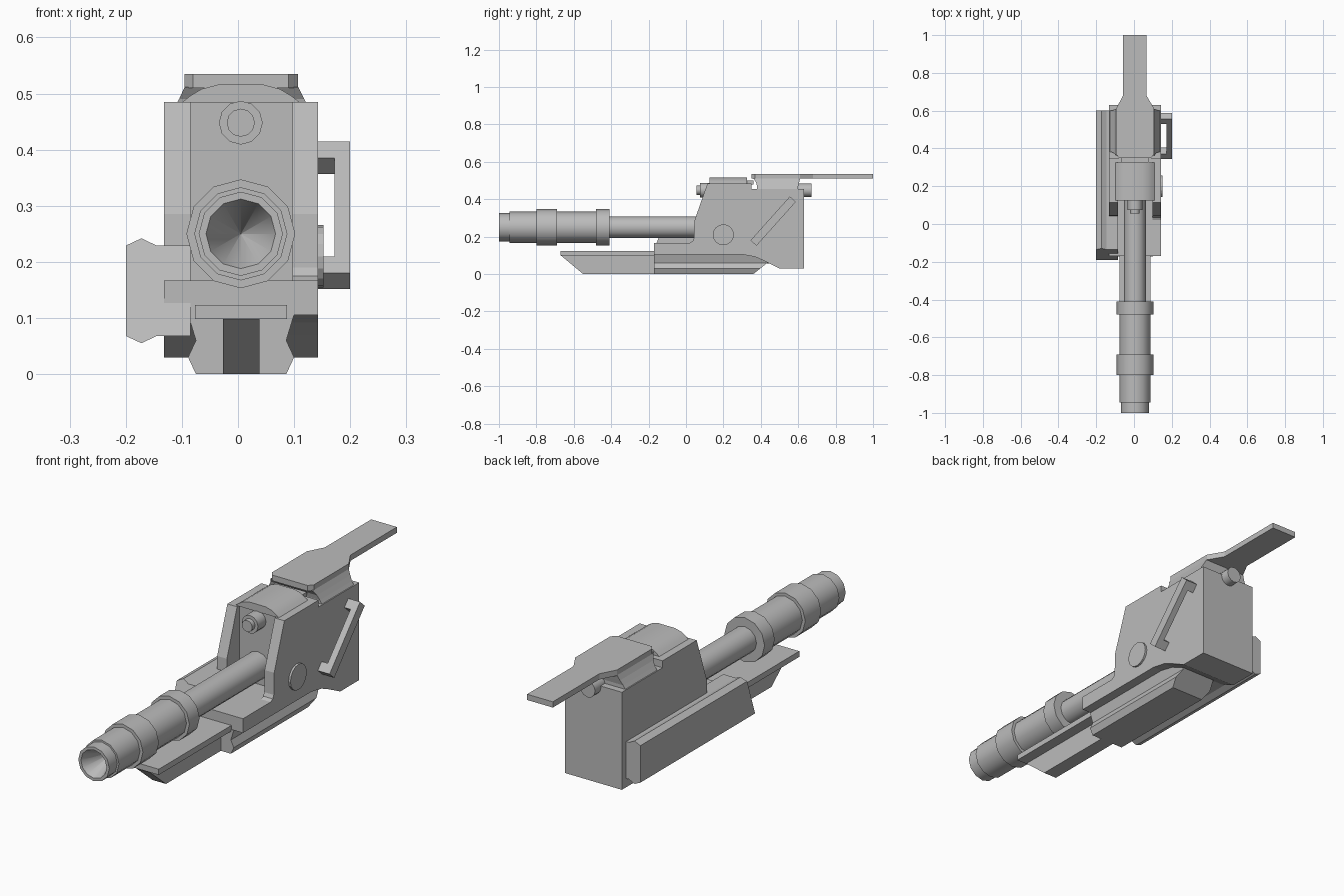
import bpy, bmesh, math

CX = 0.005  # centre line of the barrel and pins

metal = bpy.data.materials.new("mid_grey_metal")
metal.diffuse_color = (0.5, 0.5, 0.5, 1)


def loft(name, rings, smooth=None):
    """Skin a list of closed rings with equal point counts and cap both ends."""
    bm = bmesh.new()
    vs = [[bm.verts.new(p) for p in r] for r in rings]
    n = len(rings[0])
    for a, b in zip(vs, vs[1:]):
        for i in range(n):
            j = (i + 1) % n
            bm.faces.new((a[i], a[j], b[j], b[i]))
    bm.faces.new(vs[0])
    bm.faces.new(vs[-1])
    bmesh.ops.recalc_face_normals(bm, faces=bm.faces)
    me = bpy.data.meshes.new(name)
    bm.to_mesh(me)
    bm.free()
    me.materials.append(metal)
    ob = bpy.data.objects.new(name, me)
    bpy.context.collection.objects.link(ob)
    if smooth:
        bpy.ops.object.select_all(action='DESELECT')
        ob.select_set(True)
        bpy.context.view_layer.objects.active = ob
        bpy.ops.object.shade_smooth_by_angle(angle=math.radians(smooth))
    return ob


def slab_x(name, x0, x1, yz):
    return loft(name, [[(x, y, z) for y, z in yz] for x in (x0, x1)])


def slab_z(name, z0, z1, xy):
    return loft(name, [[(x, y, z) for x, y in xy] for z in (z0, z1)])


def rect(a0, a1, b0, b1):
    return [(a0, b0), (a1, b0), (a1, b1), (a0, b1)]


def turned(name, steps, cx, cz, n=12):
    """Turned part along y from (y, radius) steps."""
    ang = [2 * math.pi * i / n for i in range(n)]
    return loft(name, [[(cx + r * math.sin(a), y, cz + r * math.cos(a)) for a in ang]
                       for y, r in steps], 35)


# Receiver core: recessed front wall, deck, and underside relief
under = [(0.63, 0.03), (0.5, 0.03), (0.42, 0.07), (0.37, 0.092), (0.3, 0.105), (-0.17, 0.105)]
rear_top = [(0.35, 0.485), (0.35, 0.455), (0.63, 0.455)]
slab_x("receiver_core", -0.085, 0.097,
       under + [(-0.17, 0.167), (0.13, 0.167), (0.13, 0.485)] + rear_top)

# Side cheeks with sloped front edges
for side, x0, x1 in (("left", -0.132, -0.085), ("right", 0.097, 0.143)):
    slab_x(side + "_cheek", x0, x1,
           under + [(-0.17, 0.167), (0.02, 0.167), (0.035, 0.175), (0.042, 0.19),
                    (0.045, 0.285), (0.115, 0.485)] + rear_top)

# Rounded top cover and its hinge
cover = [(-0.1, 0.484), (-0.085, 0.496), (-0.065, 0.508), (-0.035, 0.516),
         (0.045, 0.516), (0.075, 0.508), (0.095, 0.496), (0.11, 0.484)]
loft("top_cover", [[(x, y, z) for x, z in cover] for y in (0.125, 0.325)], 35)
slab_z("cover_hinge", 0.48, 0.5, rect(-0.07, 0.08, 0.32, 0.36))

# Barrel with bands and conical bore
turned("barrel", [(0.14, 0.058), (-0.41, 0.058), (-0.41, 0.097), (-0.48, 0.097),
                  (-0.48, 0.083), (-0.69, 0.083), (-0.69, 0.097), (-0.8, 0.097),
                  (-0.8, 0.083), (-0.945, 0.083), (-0.945, 0.075), (-1.0, 0.075),
                  (-1.0, 0.062), (-0.86, 0.0005)], CX, 0.25)

# Front and rear pins
turned("front_pin", [(0.055, 0.025), (0.075, 0.025), (0.075, 0.039), (0.14, 0.039)], CX, 0.448)
turned("rear_pin", [(0.6, 0.036), (0.67, 0.036)], CX, 0.448)

# Rear lever plate and flared support
slab_z("rear_lever", 0.51, 0.535,
       [(-0.08, 0.35), (0.09, 0.35), (0.107, 0.37), (0.107, 0.61), (0.066, 0.68), (0.066, 1.0),
        (-0.058, 1.0), (-0.058, 0.68), (-0.095, 0.61), (-0.095, 0.37)])
loft("lever_support", [[(x, y, z) for x, y in rect(*b)] for z, b in (
    (0.45, (-0.13, 0.141, 0.38, 0.6)), (0.47, (-0.117, 0.129, 0.38, 0.6)),
    (0.49, (-0.105, 0.118, 0.375, 0.605)), (0.512, (-0.095, 0.107, 0.36, 0.61)))])

# Left side box with ridged outer edge and sloped nose
box = [(-0.085, 0.068), (-0.145, 0.068), (-0.172, 0.055), (-0.2, 0.068),
       (-0.2, 0.229), (-0.172, 0.242), (-0.145, 0.229), (-0.085, 0.229)]
loft("side_box", [[(x, -0.19 + 0.5 * max(0, z - 0.12), z) for x, z in box],
                  [(x, 0.6, z) for x, z in box]])

# Lower rail with notched sides and sloped tail
rail = [(-0.075, 0), (-0.089, 0.03), (-0.075, 0.06), (-0.089, 0.106),
        (0.1, 0.106), (0.086, 0.06), (0.1, 0.03), (0.086, 0)]
loft("lower_rail", [[(x, -0.172, z) for x, z in rail],
                    [(x, 0.36 + 1.25 * z, z) for x, z in rail]])

# Front guard plate and keel below it
slab_z("front_guard", 0.098, 0.123, rect(-0.077, 0.087, -0.67, -0.165))
slab_x("front_keel", -0.027, 0.038, [(-0.67, 0.1), (-0.55, 0), (-0.16, 0), (-0.16, 0.1)])

# Right side disc
ring = [2 * math.pi * i / 16 for i in range(16)]
slab_x("side_disc", 0.14, 0.152,
       [(0.2 + 0.056 * math.cos(a), 0.21 + 0.056 * math.sin(a)) for a in ring])

# Slanted side handle: one bracket profile swept across its width
bracket = [(0, 0.14), (0, 0.2), (0.315, 0.2), (0.315, 0.14), (0.275, 0.14),
           (0.275, 0.172), (0.04, 0.172), (0.04, 0.14)]
loft("side_handle", [[(x, 0.345 + 0.667 * s + 0.745 * w, 0.18 + 0.745 * s - 0.667 * w)
                      for s, x in bracket] for w in (0, 0.043)])
